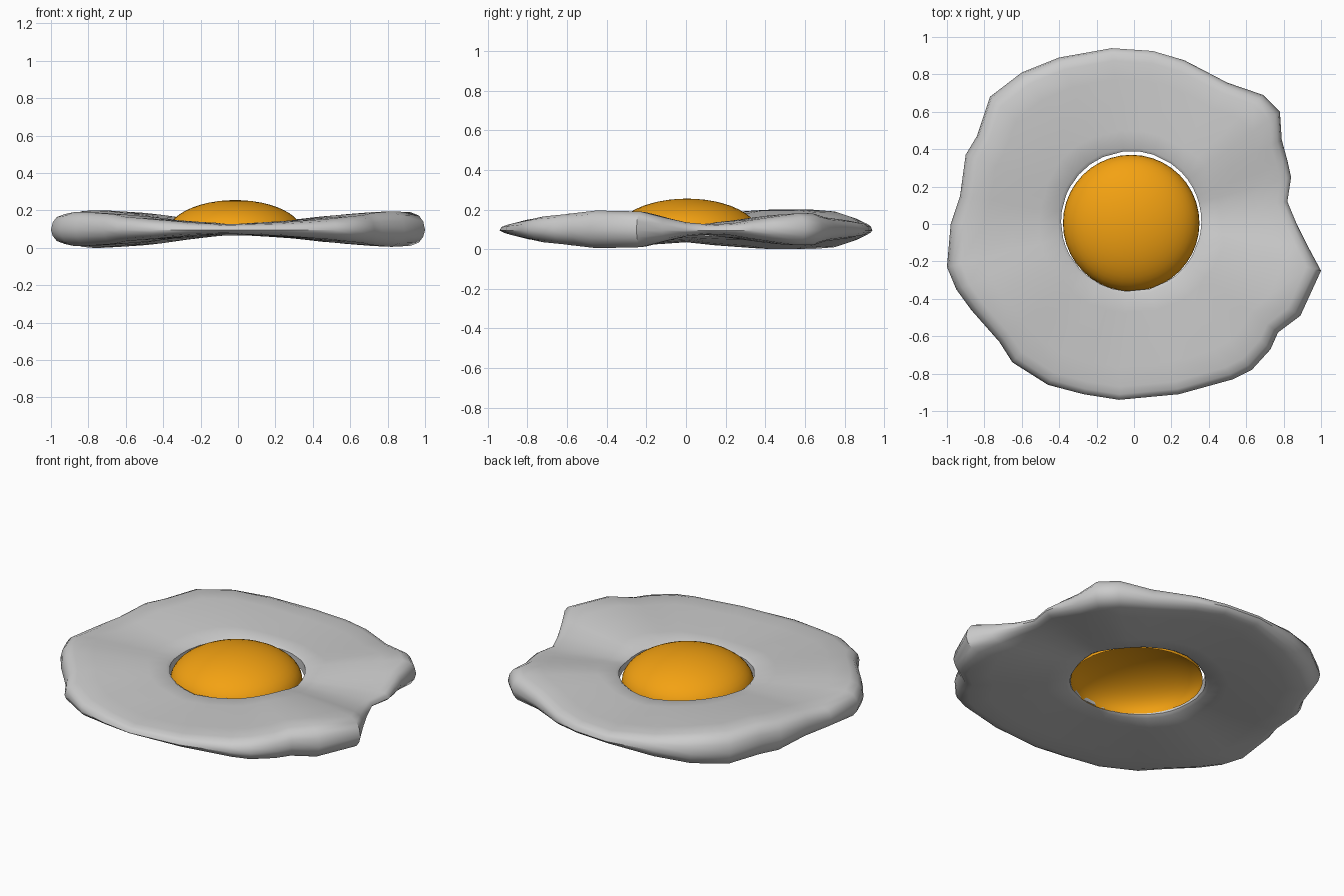
import bpy, bmesh, math
from mathutils import Vector

if "Cube" in bpy.data.objects:
    bpy.data.objects.remove(bpy.data.objects["Cube"])

MID = 0.1                        # height of the rim line
HOLE = Vector((-0.015, 0.015))   # centre of yolk and hole
HOLE_R = 0.375

# outline of the white seen from above: x, y, half thickness of the lobe there
OUTLINE = [
    (.87, 0, .035), (.82, .12, .025), (.84, .25, .03), (.82, .34, .045), (.79, .45, .06),
    (.78, .6, .08), (.69, .69, .08), (.5, .755, .06), (.27, .875, .045), (.1, .925, .035),
    (-.12, .94, .035), (-.4, .89, .065), (-.6, .81, .09), (-.77, .68, .1),
    (-.84, .47, .1), (-.9, .37, .095), (-.93, .15, .08), (-.98, 0, .065),
    (-1, -.23, .08), (-.95, -.35, .09), (-.87, -.46, .09), (-.72, -.63, .08),
    (-.65, -.74, .065), (-.46, -.86, .05), (-.27, -.91, .035), (-.08, -.94, .025),
    (.24, -.91, .035), (.53, -.83, .055), (.63, -.78, .065), (.73, -.67, .075),
    (.77, -.58, .085), (.89, -.49, .095), (1, -.25, .09), (.93, -.12, .06)]

# cross-section: fraction from hole to rim, blend to full lobe, thickness factor
SECTION = [(0, 0, .7), (.03, 0, 1), (.2, .3, 1), (.45, .65, 1), (.7, .9, 1),
           (.88, 1, 1), (.95, 1, .8), (.985, 1, .45)]


def finish(name, bm, angle):
    bmesh.ops.recalc_face_normals(bm, faces=bm.faces)
    mesh = bpy.data.meshes.new(name)
    bm.to_mesh(mesh)
    bm.free()
    ob = bpy.data.objects.new(name, mesh)
    bpy.context.collection.objects.link(ob)
    bpy.ops.object.select_all(action='DESELECT')
    ob.select_set(True)
    bpy.context.view_layer.objects.active = ob
    bpy.ops.object.shade_smooth_by_angle(angle=math.radians(angle))
    return ob


# egg white: closed cross-section swept around the irregular outline
bm = bmesh.new()
columns = []
for x, y, t in OUTLINE:
    outer = Vector((x, y))
    inner = HOLE + (outer - HOLE).normalized() * HOLE_R
    t_in = min(t, .025 + .25 * t)
    top, bottom = [], []
    for f, blend, k in SECTION:
        p = inner.lerp(outer, f)
        h = (t_in + (t - t_in) * blend) * k
        top.append(bm.verts.new((p.x, p.y, MID + h)))
        bottom.append(bm.verts.new((p.x, p.y, MID - h)))
    rim = bm.verts.new((x, y, MID - .005))
    columns.append(top + [rim] + bottom[::-1])
for a, b in zip(columns, columns[1:] + columns[:1]):
    n = len(a)
    for i in range(n):
        j = (i + 1) % n
        bm.faces.new((a[i], b[i], b[j], a[j]))
finish("egg_white", bm, 40)

# yolk: open flattened dome
bm = bmesh.new()
bmesh.ops.create_uvsphere(bm, u_segments=40, v_segments=24, radius=1)
bmesh.ops.delete(bm, geom=[v for v in bm.verts if v.co.z < -.01], context='VERTS')
for v in bm.verts:
    v.co = (HOLE.x + v.co.x * .365, HOLE.y - .01 + v.co.y * .365, .075 + v.co.z * .18)
yolk = finish("yolk", bm, 60)
if sum(p.normal.z for p in yolk.data.polygons) < 0:
    yolk.data.flip_normals()
mat = bpy.data.materials.new("yolk_orange")
mat.diffuse_color = (0.9, 0.36, 0.006, 1)
mat.use_nodes = True
mat.node_tree.nodes["Principled BSDF"].inputs["Base Color"].default_value = mat.diffuse_color
yolk.data.materials.append(mat)
